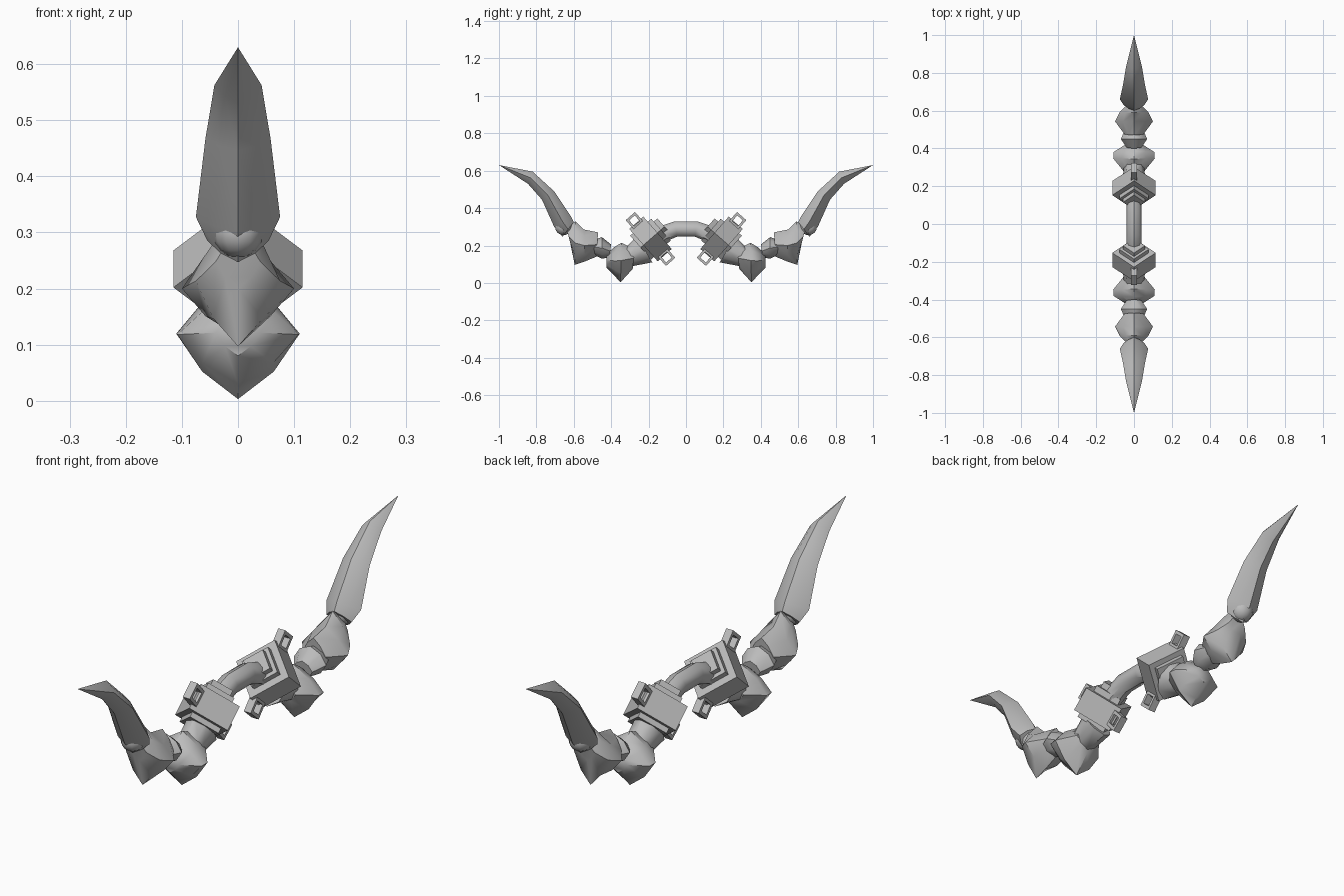
import bpy, bmesh, math
from mathutils import Vector, Matrix

cube = bpy.data.objects.get("Cube")
if cube:
    bpy.data.objects.remove(cube, do_unlink=True)

grey = bpy.data.materials.new("plain grey")
grey.use_nodes = True
COLOUR = (0.5, 0.5, 0.5, 1)
grey.diffuse_color = COLOUR
grey.node_tree.nodes["Principled BSDF"].inputs["Base Color"].default_value = COLOUR

# Local axes of the guard block in the side plane
CENTRE = Vector((0, 0.19, 0.235))
ALONG = Vector((0, 0.75, -0.66)).normalized()
ACROSS = Vector((0, 0.66, 0.75)).normalized()
SIDE = Vector((1, 0, 0))


def finish(name, bm, smooth=0, mirror=True):
    """Turn a bmesh into a grey object, mirrored to the other limb."""
    bmesh.ops.recalc_face_normals(bm, faces=bm.faces)
    mesh = bpy.data.meshes.new(name)
    bm.to_mesh(mesh)
    bm.free()
    mesh.materials.append(grey)
    ob = bpy.data.objects.new(name, mesh)
    bpy.context.collection.objects.link(ob)
    if mirror:
        mod = ob.modifiers.new("other limb", 'MIRROR')
        mod.use_axis = (False, True, False)
    if smooth:
        bpy.ops.object.select_all(action='DESELECT')
        ob.select_set(True)
        bpy.context.view_layer.objects.active = ob
        bpy.ops.object.shade_smooth_by_angle(angle=math.radians(smooth))
    return ob


def loft(name, rings, tip=None, middle=0.5, bulge=0.58, smooth=45, mirror=True):
    """Skin eight-sided rings given as (top y, z, bottom y, z, half width)."""
    bm = bmesh.new()
    loops = []
    for ya, za, yb, zb, w in rings:
        top, low = Vector((0, ya, za)), Vector((0, yb, zb))
        mid = top.lerp(low, middle)
        right = SIDE * w
        pts = [top, mid + (top - mid + right) * bulge, mid + right,
               mid + (low - mid + right) * bulge, low,
               mid + (low - mid - right) * bulge, mid - right,
               mid + (top - mid - right) * bulge]
        loops.append([bm.verts.new(p) for p in pts])
    for a, b in zip(loops, loops[1:]):
        for i in range(8):
            j = (i + 1) % 8
            bm.faces.new((a[i], a[j], b[j], b[i]))
    bm.faces.new(loops[0])
    if tip:
        end = bm.verts.new((0, *tip))
        for i in range(8):
            bm.faces.new((loops[-1][i], loops[-1][(i + 1) % 8], end))
    else:
        bm.faces.new(loops[-1])
    return finish(name, bm, smooth, mirror)


def diamond(name, start, end, half):
    """Square prism with its corners pointing sideways, along the limb."""
    bm = bmesh.new()
    corners = (SIDE, ACROSS, -SIDE, -ACROSS)
    face = bm.faces.new([bm.verts.new(CENTRE + ALONG * start + c * half) for c in corners])
    moved = bmesh.ops.extrude_face_region(bm, geom=[face])["geom"]
    bmesh.ops.translate(bm, vec=ALONG * (end - start),
                        verts=[g for g in moved if isinstance(g, bmesh.types.BMVert)])
    if not face.is_valid or len(bm.faces) < 6:
        bm.faces.new(face.verts)
    return finish(name, bm)


def string_loop(name, sign):
    """Square open loop made of four bars."""
    bm = bmesh.new()
    basis = Matrix((SIDE, ALONG, ACROSS)).transposed().to_4x4()
    out, bar = 0.033, 0.013
    for k in range(4):
        turn = Matrix.Rotation(k * math.pi / 2, 4, 'X')
        place = Matrix.Translation(CENTRE + ACROSS * sign * 0.13)
        shape = Matrix.Translation((0, 0, out - bar / 2)) @ Matrix.Diagonal((0.03, out * 2, bar, 1))
        bmesh.ops.create_cube(bm, size=1, matrix=place @ basis @ turn @ shape)
    return finish(name, bm)


# Grip
loft("grip", [(y, z + 0.041, y * 0.8, z - 0.041, 0.04) for y, z in
              ((-0.17, 0.24), (-0.13, 0.265), (-0.06, 0.288), (0.06, 0.288),
               (0.13, 0.265), (0.17, 0.24))], bulge=0.707, mirror=False)

# Guard block with stepped collars and loops
diamond("guard_block", -0.05, 0.05, 0.115)
diamond("inner_collar", -0.075, -0.045, 0.078)
diamond("inner_collar_step", -0.1, -0.07, 0.058)
diamond("outer_collar", 0.045, 0.07, 0.085)
string_loop("upper_loop", 1)
string_loop("lower_loop", -1)

# Limb segments from the guard outwards
loft("limb_neck", [(0.265, 0.25, 0.18, 0.11, 0.06), (0.31, 0.2, 0.285, 0.09, 0.055),
                   (0.34, 0.18, 0.33, 0.1, 0.05)], bulge=0.68)
loft("spiked_segment", [(0.275, 0.18, 0.285, 0.075, 0.055), (0.345, 0.215, 0.35, 0.003, 0.11),
                        (0.385, 0.19, 0.375, 0.03, 0.108), (0.425, 0.155, 0.425, 0.08, 0.04)],
     middle=0.45)
loft("small_segment", [(0.4, 0.205, 0.41, 0.135, 0.04), (0.45, 0.245, 0.45, 0.13, 0.07),
                       (0.505, 0.225, 0.505, 0.155, 0.045)], bulge=0.65)
loft("elbow_segment", [(0.47, 0.27, 0.48, 0.14, 0.05), (0.545, 0.285, 0.54, 0.115, 0.1),
                       (0.59, 0.33, 0.595, 0.097, 0.075), (0.64, 0.295, 0.615, 0.2, 0.04)])

# Ball joint and curved horn at the limb end
bm = bmesh.new()
bmesh.ops.create_uvsphere(bm, u_segments=12, v_segments=8, radius=0.045,
                          matrix=Matrix.Translation((0, 0.655, 0.3)))
finish("horn_joint", bm, 60)
loft("horn", [(0.6, 0.325, 0.66, 0.247, 0.055), (0.615, 0.355, 0.705, 0.3, 0.075),
              (0.705, 0.49, 0.77, 0.445, 0.058), (0.82, 0.595, 0.845, 0.53, 0.042)],
     tip=(1, 0.63))
